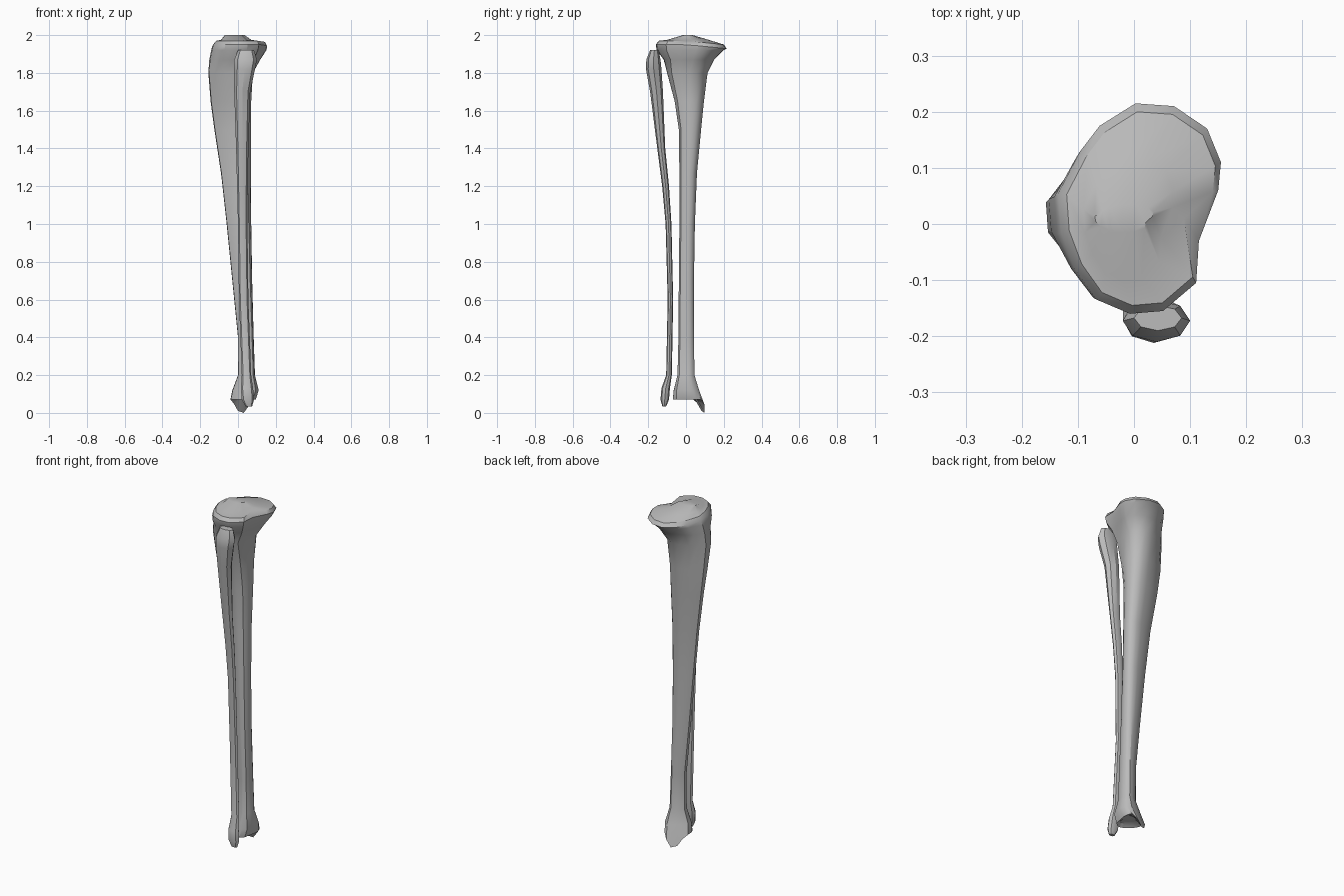
import bpy
import bmesh
from math import cos, sin, radians, pi

cube = bpy.data.objects.get("Cube")
if cube:
    bpy.data.objects.remove(cube, do_unlink=True)

# One plain grey bone colour
bone = bpy.data.materials.new("bone_grey")
bone.use_nodes = True
bone.diffuse_color = (.5, .5, .5, 1)
bone.node_tree.nodes["Principled BSDF"].inputs["Base Color"].default_value = bone.diffuse_color


def fit(profile, ring):
    """Place a profile spanning -1..1 in the bounds of one ring."""
    z, x_min, x_max, y_min, y_max = ring[:5]
    return [((x_min + x_max + px * (x_max - x_min)) / 2,
             (y_min + y_max + py * (y_max - y_min)) / 2, z)
            for px, py in profile]


def blend(first, second, amount):
    """Mix two profiles with matching points."""
    return [(a[0] + (b[0] - a[0]) * amount, a[1] + (b[1] - a[1]) * amount)
            for a, b in zip(first, second)]


def normalise(points):
    """Stretch an outline so that it spans -1..1 both ways."""
    xs, ys = zip(*points)
    return [(2 * (x - min(xs)) / (max(xs) - min(xs)) - 1,
             2 * (y - min(ys)) / (max(ys) - min(ys)) - 1) for x, y in points]


def loft(name, rings, sharp_angle):
    """Skin a closed surface over a stack of point rings."""
    bm = bmesh.new()
    loops = [[bm.verts.new(point) for point in ring] for ring in rings]
    count = len(loops[0])
    for lower, upper in zip(loops, loops[1:]):
        for i in range(count):
            j = (i + 1) % count
            bm.faces.new((lower[i], lower[j], upper[j], upper[i]))
    caps = [bm.faces.new(loops[0][::-1]), bm.faces.new(loops[-1])]
    bmesh.ops.triangulate(bm, faces=caps)
    bmesh.ops.recalc_face_normals(bm, faces=bm.faces)
    mesh = bpy.data.meshes.new(name)
    bm.to_mesh(mesh)
    bm.free()
    mesh.materials.append(bone)
    obj = bpy.data.objects.new(name, mesh)
    bpy.context.collection.objects.link(obj)
    bpy.ops.object.select_all(action="DESELECT")
    obj.select_set(True)
    bpy.context.view_layer.objects.active = obj
    bpy.ops.object.shade_smooth_by_angle(angle=radians(sharp_angle))
    return obj


# Shin bone: a blunt three-sided shaft that widens into the knee outline
shaft = [(1, .1), (.95, .5), (.8, .8), (.5, 1), (.1, .97),
         (-.35, .8), (-.75, .58), (-1, .35), (-.97, -.2), (-.65, -.52),
         (-.25, -.8), (.2, -1), (.5, -1), (.8, -.8), (.95, -.4)]
knee = normalise([(.15, .06), (.155, .11), (.13, .17), (.07, .21), (0, .215),
                  (-.065, .175), (-.1, .13), (-.14, .055), (-.135, -.015),
                  (-.11, -.08), (-.07, -.135), (-.01, -.16), (.05, -.155),
                  (.11, -.105), (.115, -.03)])

# Height, x bounds, y bounds, share of the knee outline
shin_rings = [
    (.085, 0, .07, -.05, .05, .4),
    (.07, -.04, .095, -.07, .1, .4),
    (.12, -.03, .11, -.065, .07, .3),
    (.2, 0, .09, -.045, .045, .1),
    (.4, 0, .083, -.04, .042, 0),
    (.7, -.03, .075, -.038, .042, 0),
    (1, -.06, .07, -.035, .047, 0),
    (1.27, -.09, .068, -.035, .058, 0),
    (1.5, -.125, .068, -.038, .08, 0),
    (1.65, -.145, .07, -.06, .095, 0),
    (1.8, -.157, .08, -.1, .115, .3),
    (1.87, -.152, .12, -.118, .15, .7),
    (1.92, -.142, .15, -.155, .2, 1),
    (1.95, -.135, .155, -.16, .215, 1),
    (1.97, -.12, .145, -.145, .2, 1),
    (1.975, -.09, .07, -.1, .12, 1),
    (2, -.07, .035, -.015, .035, 1),
]
shin = [fit(blend(shaft, knee, ring[5]), ring) for ring in shin_rings]

# Inner ankle: pull part of the bottom rim down into a pointed tip
for index, drop in {3: .03, 4: .07, 5: .06, 6: .02}.items():
    x, y, z = shin[1][index]
    shin[1][index] = (x, y, z - drop)

# Knee rim: slope its rear half down and cut the notch in its side
for level in (-4, -3):
    shin[level] = [(x, y, z - .1 * max(y, 0)) for x, y, z in shin[level]]
x, y, z = shin[-3][-1]
shin[-3][-1] = (x - .02, y + .035, z)

loft("shin_bone", shin, 32)

# Calf bone: a slender strut with a knobbed head and a flared ankle
octagon = normalise([(cos(i * pi / 4), sin(i * pi / 4)) for i in range(8)])
calf_rings = [
    (.035, .04, .075, -.125, -.105),
    (.07, .02, .085, -.135, -.09),
    (.13, .015, .08, -.13, -.085),
    (.2, .02, .07, -.105, -.075),
    (.6, .005, .055, -.097, -.068),
    (1, 0, .05, -.108, -.077),
    (1.2, -.005, .052, -.126, -.09),
    (1.4, -.01, .055, -.152, -.11),
    (1.7, -.02, .065, -.19, -.122),
    (1.82, -.02, .09, -.212, -.13),
    (1.87, -.02, .1, -.21, -.135),
    (1.92, 0, .085, -.19, -.145),
]
loft("calf_bone", [fit(octagon, ring) for ring in calf_rings], 32)
